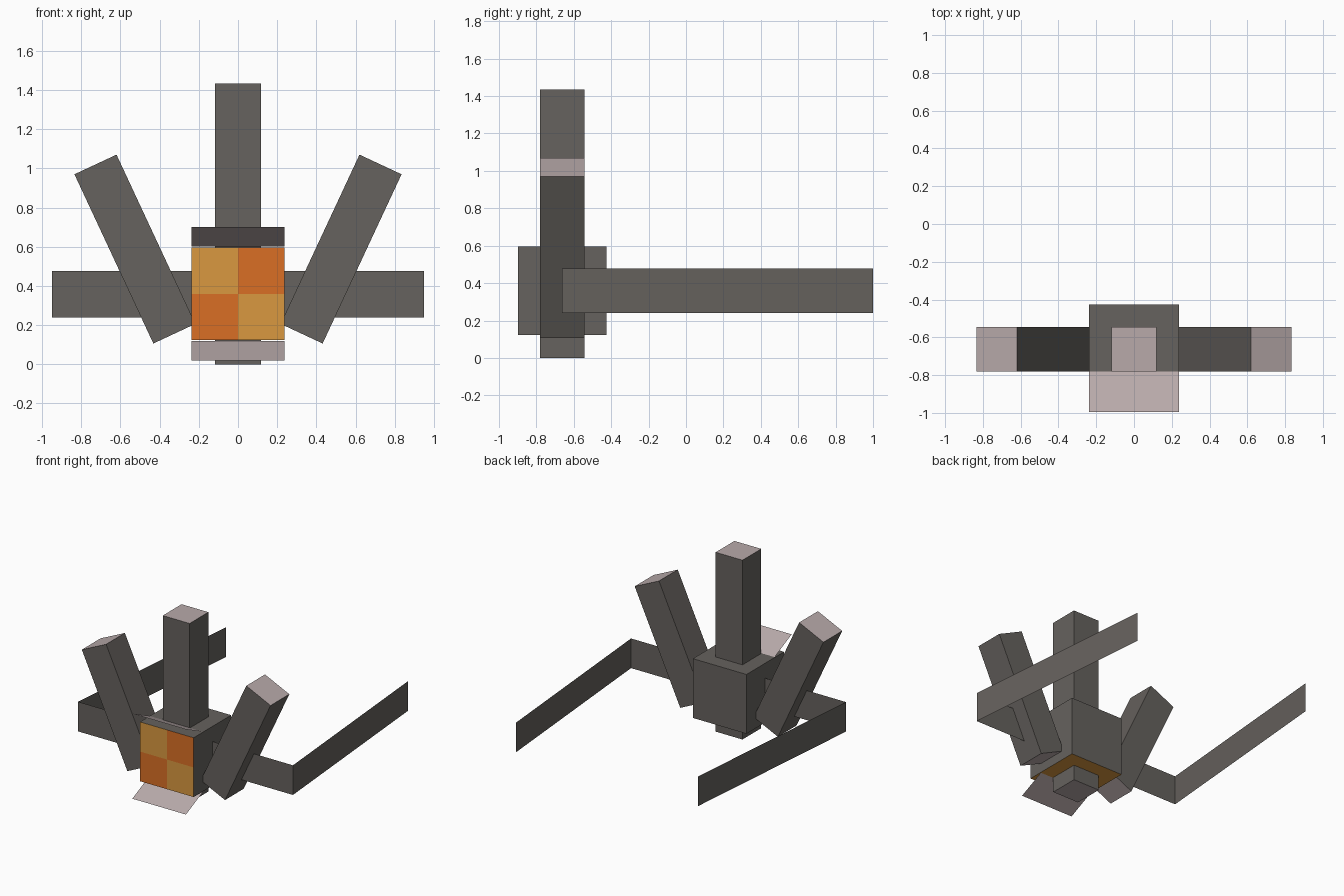
import bpy, bmesh
from math import radians, sin, cos
from mathutils import Matrix, Vector

if "Cube" in bpy.data.objects:
    bpy.data.objects.remove(bpy.data.objects["Cube"], do_unlink=True)


def make_material(name, rgb):
    """Flat colour given as sRGB 0-255, stored as linear."""
    lin = [((c / 255 + 0.055) / 1.055) ** 2.4 for c in rgb] + [1.0]
    mat = bpy.data.materials.new(name)
    mat.use_nodes = True
    mat.diffuse_color = lin
    mat.node_tree.nodes["Principled BSDF"].inputs["Base Color"].default_value = lin
    return mat


GREY = make_material("dark_grey", (102, 98, 94))
PINK = make_material("pale_pink", (184, 170, 170))
LIGHT = make_material("light_orange", (218, 153, 64))
DEEP = make_material("deep_orange", (218, 111, 37))

UNIT = 0.237        # width of the beams, half the width of the head
MID_Y = -0.6625     # depth of the body's centre plane


def finish(name, bm, mats, rule=None):
    """Turn a bmesh into an object, choosing face colours by a rule."""
    bm.normal_update()
    if rule:
        for f in bm.faces:
            f.material_index = rule(f)
    mesh = bpy.data.meshes.new(name)
    bm.to_mesh(mesh)
    bm.free()
    for m in mats:
        mesh.materials.append(m)
    obj = bpy.data.objects.new(name, mesh)
    bpy.context.collection.objects.link(obj)
    return obj


def box(size):
    bm = bmesh.new()
    bmesh.ops.create_cube(bm, size=1)
    bmesh.ops.scale(bm, vec=size, verts=bm.verts)
    return bm


def beam(name, length, centre, tilt=0):
    """Square grey beam with pink end caps, leaning sideways by tilt."""
    obj = finish(name, box((UNIT, UNIT, length)), [GREY, PINK],
                 lambda f: int(abs(f.normal.z) > 0.9))
    obj.data.transform(Matrix.Translation(centre) @ Matrix.Rotation(radians(tilt), 4, 'Y'))
    return obj


def sheet(name, path, offset, mat):
    """Thin ribbon: a path of points swept along one offset vector."""
    bm = bmesh.new()
    low = [bm.verts.new(p) for p in path]
    high = [bm.verts.new(Vector(p) + Vector(offset)) for p in path]
    for i in range(len(path) - 1):
        bm.faces.new((low[i], low[i + 1], high[i + 1], high[i]))
    return finish(name, bm, [mat])


# Central post
beam("post", 1.434, (0, MID_Y, 0.717))

# Head, its front cut into a two by two check
HEAD_Z = 0.36


def head_colour(f):
    if f.normal.z < -0.9:
        return 1
    if f.normal.y < -0.9:
        c = f.calc_center_median()
        return 1 if (c.x < 0) == (c.z > HEAD_Z) else 2
    return 0


head = box((2 * UNIT, 2 * UNIT, 2 * UNIT))
bmesh.ops.translate(head, verts=head.verts, vec=(0, MID_Y, HEAD_Z))
for normal in ((1, 0, 0), (0, 0, 1)):
    bmesh.ops.bisect_plane(head, geom=head.verts[:] + head.edges[:] + head.faces[:],
                           plane_co=(0, 0, HEAD_Z), plane_no=normal)
finish("head", head, [GREY, LIGHT, DEEP], head_colour)

# Beak sheets, hinged at the post and opening forward
hinge_y = MID_Y - UNIT / 2
for name, z, rise in (("upper_beak", HEAD_Z + UNIT + 0.003, 1),
                      ("lower_beak", HEAD_Z - UNIT - 0.003, -1)):
    slope = radians(25)
    sheet(name, [(-UNIT, hinge_y, z), (UNIT, hinge_y, z)],
          (0, -UNIT * cos(slope), rise * UNIT * sin(slope)), PINK)

# Leaning arms and bent wings on both sides
for side, s in (("left", 1), ("right", -1)):
    beam(side + "_arm", 0.953, (s * 0.526, MID_Y, 0.588), s * 25)
    sheet(side + "_wing",
          [(s * 0.2, MID_Y, 0.24), (s * 0.95, MID_Y, 0.24), (s * 0.805, 1.0, 0.24)],
          (0, 0, UNIT), GREY)
